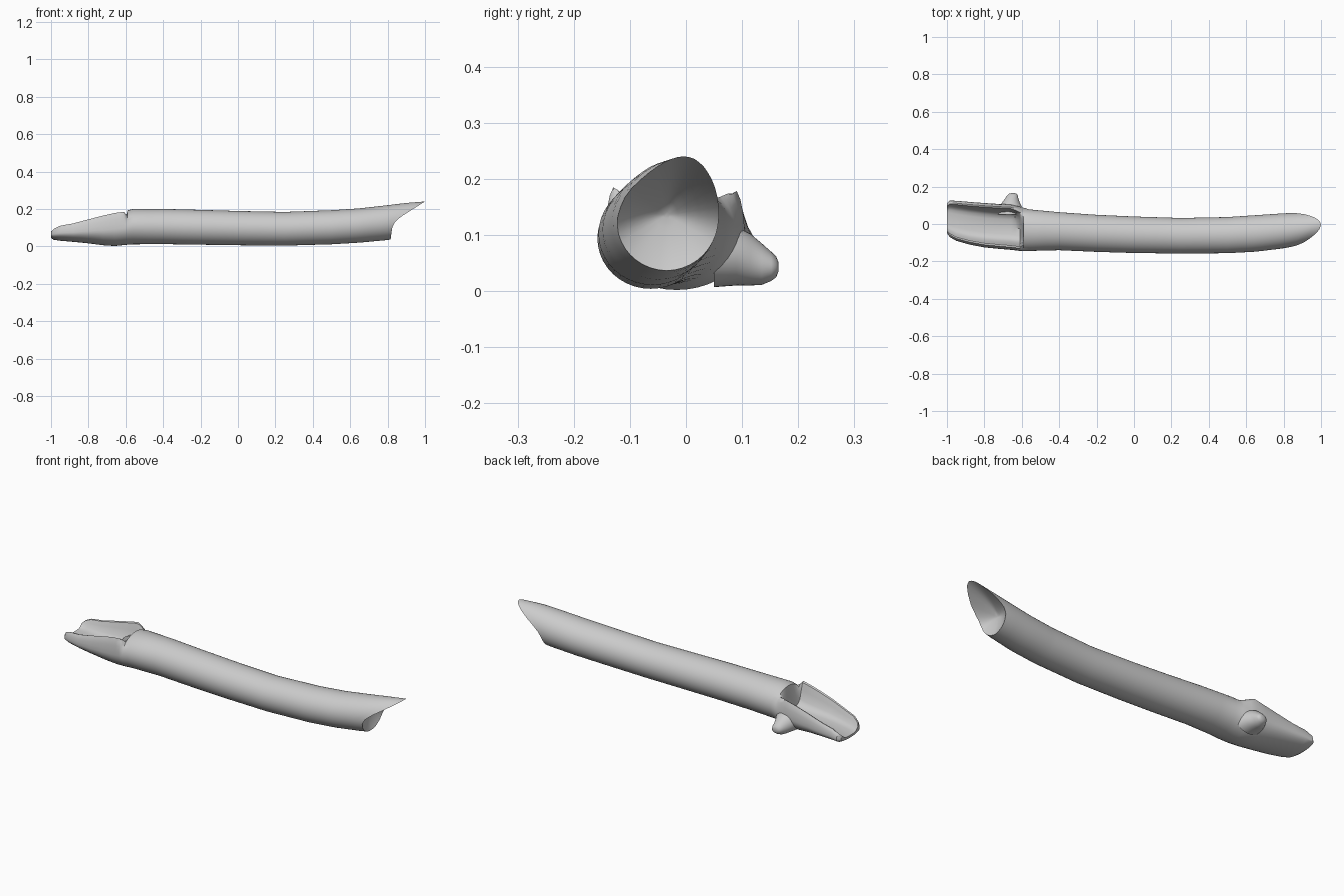
import bpy, bmesh, math
from math import sin, cos, pi

N = 40  # points around each cross-section


def interp(table, x):
    """Smooth lookup in rows of (key, value, value, ...)."""
    if x <= table[0][0]:
        return table[0][1:]
    for a, b in zip(table, table[1:]):
        if x <= b[0]:
            t = (x - a[0]) / (b[0] - a[0])
            return [p + (q - p) * t for p, q in zip(a[1:], b[1:])]
    return table[-1][1:]


def loft(name, rings, cap_start=True, cap_end=True, angle=40):
    bm = bmesh.new()
    loops = [[bm.verts.new(p) for p in ring] for ring in rings]
    for a, b in zip(loops, loops[1:]):
        for i in range(N):
            j = (i + 1) % N
            bm.faces.new((a[i], a[j], b[j], b[i]))
    if cap_start:
        bm.faces.new(loops[0])
    if cap_end:
        bm.faces.new(loops[-1])
    bmesh.ops.recalc_face_normals(bm, faces=bm.faces)
    me = bpy.data.meshes.new(name)
    bm.to_mesh(me)
    bm.free()
    ob = bpy.data.objects.new(name, me)
    bpy.context.collection.objects.link(ob)
    bpy.context.view_layer.objects.active = ob
    ob.select_set(True)
    bpy.ops.object.shade_smooth_by_angle(angle=math.radians(angle))
    ob.select_set(False)
    return ob


# x, y min, y max, z bottom, z top
SHAFT = [
    (-1.00, -0.05, 0.11, 0.045, 0.08), (-0.985, -0.07, 0.125, 0.035, 0.095),
    (-0.95, -0.09, 0.124, 0.03, 0.112), (-0.88, -0.11, 0.118, 0.024, 0.125),
    (-0.80, -0.125, 0.112, 0.016, 0.147), (-0.72, -0.133, 0.107, 0.006, 0.168),
    (-0.66, -0.138, 0.105, 0.002, 0.182), (-0.60, -0.145, 0.09, 0.008, 0.19),
    (-0.56, -0.144, 0.078, 0.011, 0.20), (-0.40, -0.14, 0.063, 0.012, 0.20),
    (-0.20, -0.149, 0.049, 0.009, 0.195), (0.0, -0.155, 0.04, 0.006, 0.189),
    (0.25, -0.158, 0.032, 0.004, 0.184), (0.50, -0.156, 0.037, 0.011, 0.193),
    (0.65, -0.148, 0.047, 0.02, 0.203), (0.80, -0.13, 0.057, 0.034, 0.22),
    (0.90, -0.11, 0.061, 0.05, 0.232), (1.00, -0.07, 0.062, 0.07, 0.24),
]
# angle from top -> relative height of the open trough section
TROUGH = [(0, -0.3), (15, -0.25), (28, 0.05), (40, 0.75), (48, 1.0),
          (58, 0.93), (72, 0.55), (90, 0.0)]
# angle from top -> x of the slanted scoop rim
RIM = [(0, 1.0), (20, 0.992), (40, 0.965), (60, 0.92), (75, 0.875),
       (90, 0.842), (105, 0.826), (130, 0.82), (180, 0.815)]


def section_point(x, i):
    y0, y1, z0, z1 = interp(SHAFT, x)
    cy, ry, cz, rz = (y0 + y1) / 2, (y1 - y0) / 2, (z0 + z1) / 2, (z1 - z0) / 2
    a = 2 * pi * i / N
    s, c = sin(a), cos(a)
    if c > 0:
        deg = math.degrees(math.acos(min(1, c)))
        open_s = math.copysign(abs(s) ** 0.6, s)
        open_c = interp(TROUGH, deg)[0]
        # back side eases into the shaft, front side breaks off sharply
        width = 0.02 + 0.05 * max(0, s)
        k = min(1, max(0, (-0.59 - x) / width))
        s, c = s + (open_s - s) * k, c + (open_c - c) * k
    return (x, cy + ry * s, cz + rz * c)


def rim_x(i):
    d = 360 * i / N
    return interp(RIM, min(d, 360 - d))[0]


# shaft, with an open trough at the left and a slanted rim at the right
xs = [-1, -0.985, -0.95, -0.88, -0.80, -0.72, -0.66, -0.635, -0.61, -0.60, -0.59,
      -0.56, -0.48, -0.40, -0.30, -0.20, -0.10, 0, 0.125, 0.25, 0.375, 0.5]
rings = [[section_point(x, i) for i in range(N)] for x in xs]
for k in range(1, 11):
    t = k / 10
    rings.append([section_point(0.5 + (rim_x(i) - 0.5) * t, i) for i in range(N)])

# hollowed end face
rim = rings[-1]
centre = (0.825, -0.035, 0.135)
for s in (0.93, 0.8, 0.62, 0.42, 0.22, 0.06):
    ring = []
    for p in rim:
        y = centre[1] + (p[1] - centre[1]) * s
        z = centre[2] + (p[2] - centre[2]) * s
        x = centre[0] + (p[0] - centre[0]) * s ** 1.5 - 0.025 * (1 - s * s)
        ring.append((x, y, z))
    rings.append(ring)
loft("shaft", rings)

# side knob: y, x centre, x radius, z centre, z radius
KNOB = [(0.05, -0.655, 0.075, 0.062, 0.055), (0.09, -0.658, 0.06, 0.062, 0.052),
        (0.115, -0.658, 0.047, 0.056, 0.046), (0.135, -0.654, 0.036, 0.048, 0.037),
        (0.152, -0.65, 0.029, 0.044, 0.026), (0.161, -0.648, 0.022, 0.043, 0.018),
        (0.165, -0.647, 0.010, 0.043, 0.008)]
loft("side_knob", [[(cx + rx * cos(2 * pi * i / N), y, cz + rz * sin(2 * pi * i / N))
                    for i in range(N)] for y, cx, rx, cz, rz in KNOB], angle=60)
